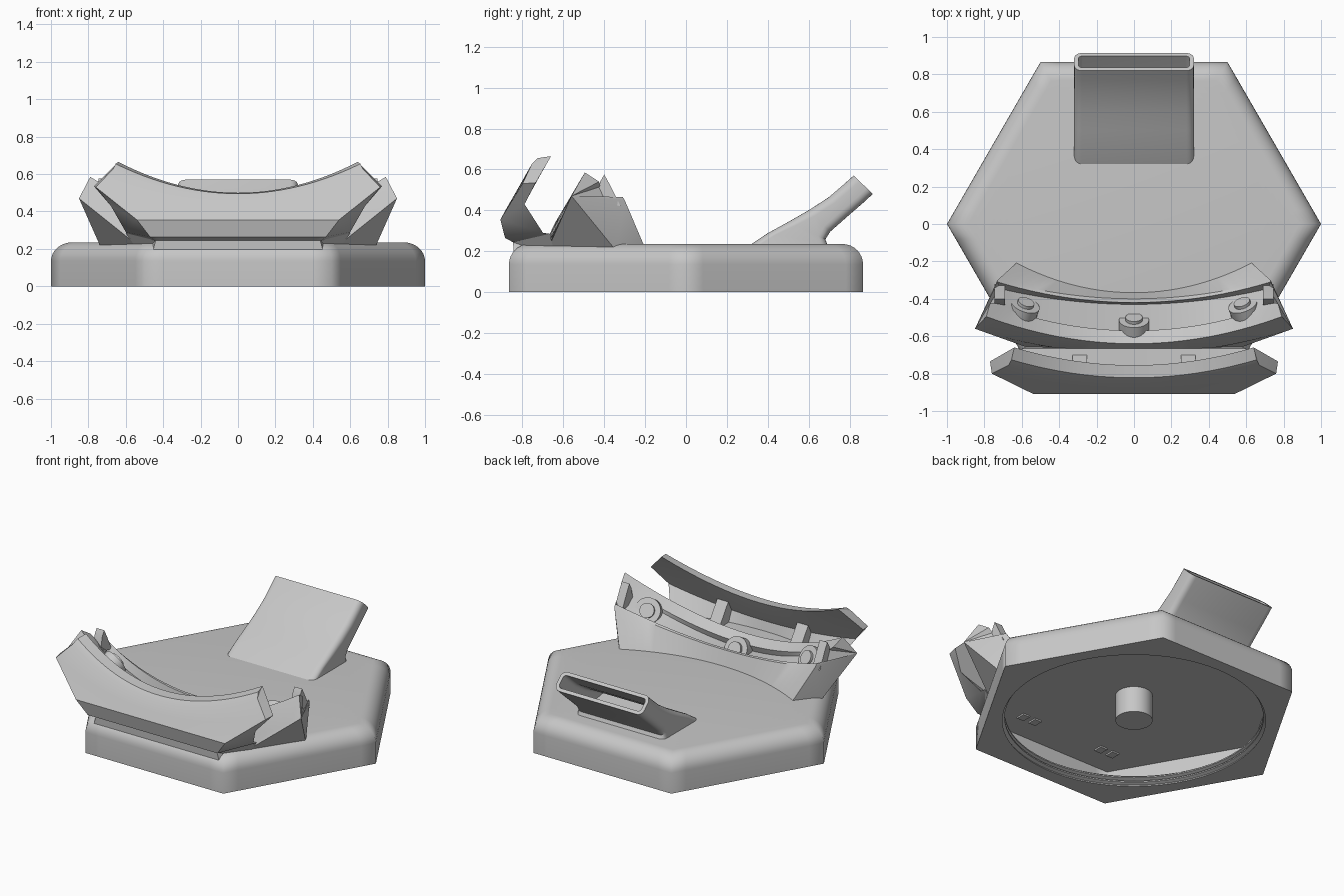
import bpy, bmesh, math
from mathutils import Matrix, Vector

if "Cube" in bpy.data.objects:
    bpy.data.objects.remove(bpy.data.objects["Cube"])

grey = bpy.data.materials.new("plain_grey")
grey.diffuse_color = (0.57, 0.57, 0.57, 1)
grey.use_nodes = True
grey.node_tree.nodes["Principled BSDF"].inputs["Base Color"].default_value = grey.diffuse_color


def finish(name, bm, angle=30):
    bmesh.ops.recalc_face_normals(bm, faces=bm.faces)
    me = bpy.data.meshes.new(name)
    bm.to_mesh(me)
    bm.free()
    me.materials.append(grey)
    ob = bpy.data.objects.new(name, me)
    bpy.context.collection.objects.link(ob)
    bpy.ops.object.select_all(action='DESELECT')
    ob.select_set(True)
    bpy.context.view_layer.objects.active = ob
    bpy.ops.object.shade_smooth_by_angle(angle=math.radians(angle))
    return ob


def loft(name, rings, angle=30, cap=None):
    """Skin equal-length closed rings; cap lists index tuples for the end faces."""
    bm = bmesh.new()
    vs = [[bm.verts.new(p) for p in r] for r in rings]
    n = len(rings[0])
    for a, b in zip(vs, vs[1:]):
        for i in range(n):
            j = (i + 1) % n
            bm.faces.new((a[i], a[j], b[j], b[i]))
    caps = []
    for end in (vs[0], vs[-1]):
        for ids in cap or [range(n)]:
            caps.append(bm.faces.new([end[i] for i in ids]))
    bmesh.ops.triangulate(bm, faces=caps)
    return finish(name, bm, angle)


def cylinder(name, r, depth, matrix, seg=32):
    bm = bmesh.new()
    bmesh.ops.create_cone(bm, cap_ends=True, segments=seg, radius1=r, radius2=r,
                          depth=depth, matrix=matrix)
    return finish(name, bm)


def hexagon(r, z):
    """Hexagon sampled at the same angles as the round rings."""
    pts = []
    for i in range(72):
        a = math.radians(i * 5)
        d = r * math.cos(math.pi / 6) / math.cos((a % (math.pi / 3)) - math.pi / 6)
        pts.append((d * math.cos(a), d * math.sin(a), z))
    return pts


def circle(r, z):
    return [(r * math.cos(math.radians(i * 5)), r * math.sin(math.radians(i * 5)), z)
            for i in range(72)]


# Base: hollow underside, threaded round opening, hexagon shell, rounded top edge
rings = [hexagon(0.92, 0.17), hexagon(0.92, 0.075), circle(0.79, 0.075)]
for z in (0.055, 0.025):
    rings += [circle(0.79, z + 0.012), circle(0.768, z + 0.004),
              circle(0.768, z - 0.004), circle(0.79, z - 0.012)]
rings += [circle(0.782, 0.0), hexagon(1.0, 0.0)]
for i in range(9):
    t = math.radians(90 * i / 8)
    rings.append(hexagon(1.0 - 0.115 * (1 - math.cos(t)), 0.135 + 0.1 * math.sin(t)))
loft("base", rings, 61)

# Centre post under the base
cylinder("centre_post", 0.11, 0.19, Matrix.Translation((0, 0, 0.095)), 48)

# Small clip tabs under the floor
for sx in (-1, 1):
    for dx in (-0.045, 0.045):
        bm = bmesh.new()
        bmesh.ops.create_cube(bm, size=1, matrix=Matrix.Translation(
            (sx * 0.3 + dx, -0.61, 0.168)) @ Matrix.Diagonal((0.05, 0.06, 0.015, 1)))
        finish("clip_tab", bm)


# Spout: rounded-rectangle tube leaning back, hollow from the tip
def slot_ring(top, bottom, half, inset, rad):
    top, bottom = Vector(top), Vector(bottom)
    mid, axis = (top + bottom) / 2, (top - bottom).normalized()
    h, w = (top - bottom).length / 2 - inset, half - inset
    pts = []
    for k, (sx, sz) in enumerate(((1, 1), (-1, 1), (-1, -1), (1, -1))):
        for s in range(6):
            a = math.radians(90 * k + 18 * s)
            v = mid + axis * (sz * (h - rad) + rad * math.sin(a))
            pts.append((sx * (w - rad) + rad * math.cos(a), v.x, v.y))
    return pts


pairs = [((0.31, 0.228), (0.71, 0.20)), ((0.40, 0.288), (0.69, 0.235)),
         ((0.50, 0.343), (0.682, 0.258)), ((0.60, 0.40), (0.705, 0.295)),
         ((0.70, 0.465), (0.79, 0.37)), ((0.77, 0.525), (0.865, 0.435)),
         ((0.82, 0.57), (0.914, 0.48))]
spout = [slot_ring(a, b, 0.32, 0, 0.04) for a, b in pairs]
spout += [slot_ring(a, b, 0.32, 0.022, 0.022) for a, b in reversed(pairs[1:])]
loft("spout", spout)


# Curved front parts: each row is half width, y at middle, y gain, z at middle, z gain
def curved_part(name, rows, cap, steps=28):
    rings = []
    for i in range(steps + 1):
        u = 2 * i / steps - 1
        q = u * u
        rings.append([(w * u, y + dy * q, z + dz * q) for w, y, dy, z, dz in rows])
    return loft(name, rings, 30, cap)


def prism(name, x0, x1, profile):
    return loft(name, [[(x, y, z) for y, z in profile] for x in (x0, x1)])


# Holder: tilted front plate, groove, curved back lip and flared wings
curved_part("holder", [
    (0.50, -0.685, 0.00, 0.19, 0.00),
    (0.85, -0.695, 0.135, 0.225, 0.245),
    (0.79, -0.640, 0.145, 0.34, 0.245),
    (0.77, -0.570, 0.145, 0.305, 0.235),
    (0.74, -0.585, 0.165, 0.265, 0.25),
    (0.72, -0.430, 0.085, 0.26, 0.16),
    (0.73, -0.420, 0.110, 0.325, 0.14),
    (0.73, -0.400, 0.100, 0.325, 0.125),
    (0.62, -0.360, 0.16, 0.215, 0.00),
    (0.73, -0.480, 0.14, 0.20, 0.00)],
    [(0, 1, 9), (1, 2, 3), (1, 3, 4), (1, 4, 5), (1, 5, 6), (1, 6, 7), (1, 7, 9), (7, 8, 9)])

# Pointed stops at both ends of the groove
for s in (-1, 1):
    prism("wing_stop", s * 0.69, s * 0.745,
          [(-0.44, 0.45), (-0.42, 0.54), (-0.40, 0.575), (-0.375, 0.53), (-0.32, 0.42)])

# Visor: tilted arched plate with a foot that joins the holder
curved_part("visor", [
    (0.46, -0.842, 0.0, 0.17, 0.0),
    (0.44, -0.846, 0.0, 0.244, 0.0),
    (0.47, -0.885, 0.0, 0.264, 0.0),
    (0.54, -0.908, 0.0, 0.355, 0.0),
    (0.76, -0.878, 0.078, 0.41, 0.12),
    (0.67, -0.843, 0.088, 0.47, 0.155),
    (0.655, -0.822, 0.096, 0.495, 0.16),
    (0.64, -0.755, 0.095, 0.50, 0.165),
    (0.77, -0.79, 0.055, 0.43, 0.105),
    (0.68, -0.836, 0.046, 0.345, 0.085),
    (0.60, -0.82, 0.12, 0.287, 0.003),
    (0.60, -0.665, 0.0, 0.285, 0.0),
    (0.52, -0.64, 0.0, 0.17, 0.0)],
    [(5, 6, 7), (4, 5, 7, 8), (3, 4, 8, 9), (2, 3, 9, 10), (1, 2, 10, 11), (0, 1, 11, 12)])

# Ribs bracing the visor from behind
for s in (-1, 1):
    prism("visor_rib", s * 0.25, s * 0.33,
          [(-0.80, 0.43), (-0.70, 0.285), (-0.70, 0.27), (-0.84, 0.27), (-0.85, 0.34)])

# Round sockets with knobs along the groove
for x, y, z, yaw in ((0, -0.54, 0.27, 0), (-0.59, -0.455, 0.40, -20), (0.59, -0.455, 0.40, 20)):
    m = (Matrix.Translation((x, y, z)) @ Matrix.Rotation(math.radians(yaw), 4, 'Z')
         @ Matrix.Rotation(math.radians(-60), 4, 'X'))
    cylinder("socket", 0.08, 0.06, m)
    cylinder("knob", 0.045, 0.085, m @ Matrix.Translation((0, 0, 0.005)))
